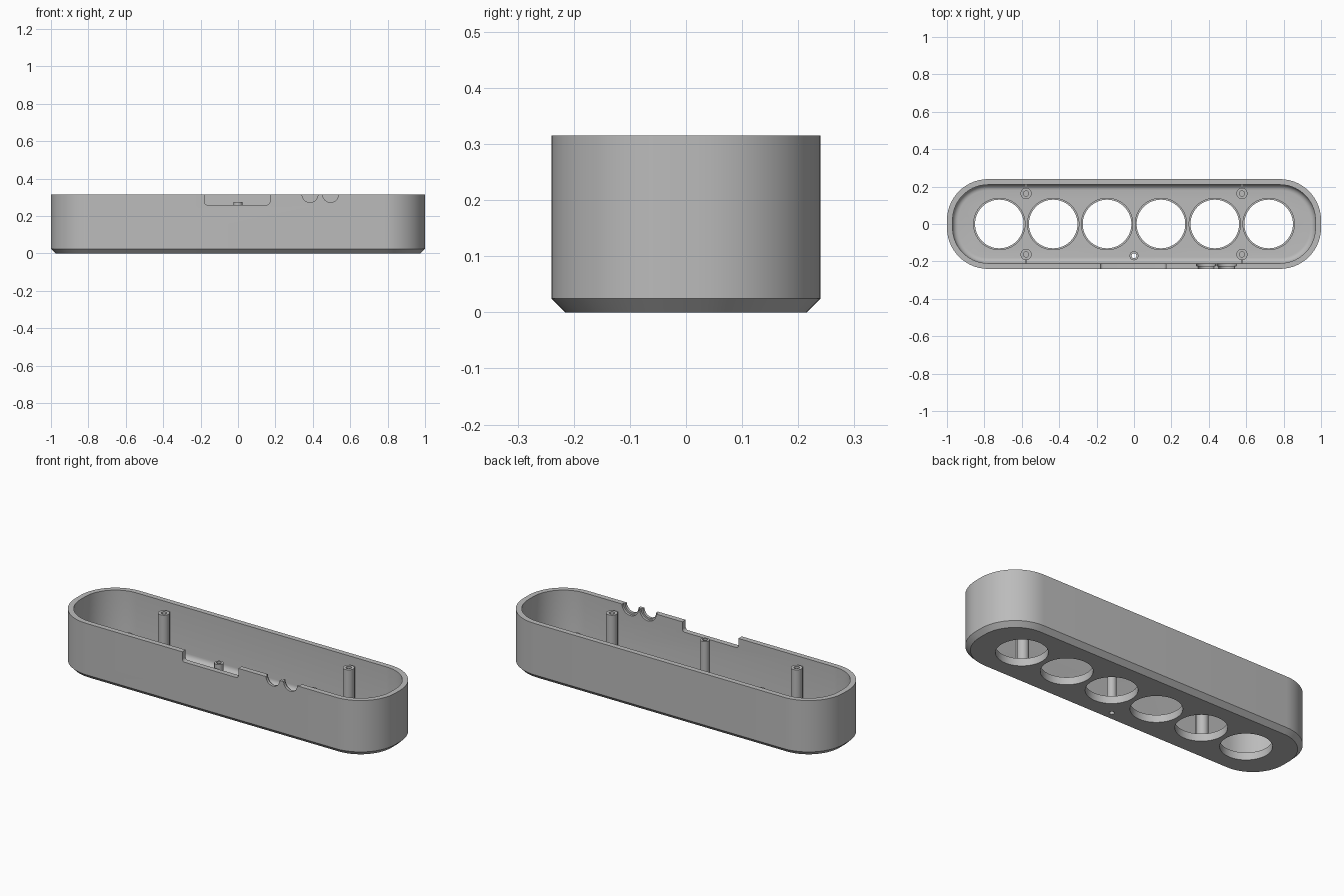
import bpy, bmesh, math
from mathutils import Vector

old = bpy.data.objects.get("Cube")
if old:
    bpy.data.objects.remove(old, do_unlink=True)

grey = bpy.data.materials.new("plain grey plastic")
grey.use_nodes = True
grey.diffuse_color = (0.5, 0.5, 0.5, 1)
grey.node_tree.nodes["Principled BSDF"].inputs["Base Color"].default_value = (0.5, 0.5, 0.5, 1)

HX, HY, HEIGHT, RADIUS = 1.0, 0.24, 0.315, 0.22
WALL, FLOOR, CHAMFER, FILLET = 0.03, 0.028, 0.025, 0.03
POST_TOP = 0.275
HOLES = [(i - 2.5) * 0.288 for i in range(6)]


def rounded(hx, hy, r, steps=14):
    """Outline of a rounded rectangle, counter-clockwise."""
    pts = []
    for k, (sx, sy) in enumerate([(1, 1), (-1, 1), (-1, -1), (1, -1)]):
        for i in range(steps + 1):
            a = math.pi / 2 * (k + i / steps)
            pts.append((sx * (hx - r) + r * math.cos(a), sy * (hy - r) + r * math.sin(a)))
    return pts


def circle(r, n=64):
    return [(r * math.cos(2 * math.pi * i / n), r * math.sin(2 * math.pi * i / n)) for i in range(n)]


def loft(name, loops, capped=True):
    """Join matching loops of points into a skin, capped or closed on itself."""
    bm = bmesh.new()
    rings = [[bm.verts.new(p) for p in loop] for loop in loops]
    pairs = list(zip(rings, rings[1:]))
    if not capped:
        pairs.append((rings[-1], rings[0]))
    for a, b in pairs:
        for i in range(len(a)):
            j = (i + 1) % len(a)
            bm.faces.new((a[i], a[j], b[j], b[i]))
    if capped:
        bm.faces.new(rings[0])
        bm.faces.new(rings[-1])
    bmesh.ops.recalc_face_normals(bm, faces=bm.faces[:])
    mesh = bpy.data.meshes.new(name)
    bm.to_mesh(mesh)
    bm.free()
    mesh.materials.append(grey)
    ob = bpy.data.objects.new(name, mesh)
    bpy.context.collection.objects.link(ob)
    return ob


def level(outline, z, x=0, y=0):
    return [Vector((px + x, py + y, z)) for px, py in outline]


def tray_loop(inset, z):
    return level(rounded(HX - inset, HY - inset, RADIUS - inset), z)


def upright(outline, x, z, y0, y1):
    """Two copies of an outline standing in the xz plane."""
    return [[Vector((px + x, y, pz + z)) for px, pz in outline] for y in (y0, y1)]


def smooth(ob):
    bpy.ops.object.select_all(action="DESELECT")
    ob.select_set(True)
    bpy.context.view_layer.objects.active = ob
    bpy.ops.object.shade_smooth_by_angle(angle=math.radians(30))


def lathe_tube(name, profile, x, y, n=32):
    ob = loft(name, [level(circle(r, n), z, x, y) for r, z in profile], capped=False)
    smooth(ob)
    return ob


# Outer body with chamfered base
shell = loft("tray_shell", [tray_loop(CHAMFER, 0), tray_loop(0, CHAMFER), tray_loop(0, HEIGHT)])

# Cavity with a filleted floor edge
cavity = []
for i in range(7):
    a = math.pi / 2 * i / 6
    cavity.append(tray_loop(WALL + FILLET * (1 - math.sin(a)), FLOOR + FILLET * (1 - math.cos(a))))
cavity.append(tray_loop(WALL, HEIGHT + 0.1))
cutters = [loft("cavity_cutter", cavity)]

# Round floor openings and the small pin hole
for x in HOLES:
    cutters.append(loft("opening_cutter", [level(circle(0.13), z, x) for z in (-0.1, 0.1)]))
cutters.append(loft("pin_hole_cutter", [level(circle(0.013, 24), z, 0, -0.17) for z in (-0.1, 0.1)]))

# Front port notch and the two stepped button notches
cutters.append(loft("port_cutter", upright(rounded(0.175, 0.1, 0.015, 5), -0.005, 0.36, -0.3, -0.19)))
for x in (0.385, 0.495):
    cutters.append(loft("button_cutter", upright(circle(0.042, 40), x, HEIGHT, -0.3, -0.19)))
    cutters.append(loft("button_recess_cutter", upright(circle(0.052, 40), x, HEIGHT, -0.224, -0.19)))

bpy.context.view_layer.objects.active = shell
for cutter in cutters:
    cutter.hide_render = True
    mod = shell.modifiers.new("cut", "BOOLEAN")
    mod.operation = "DIFFERENCE"
    mod.solver = "EXACT"
    mod.object = cutter
    bpy.ops.object.modifier_apply(modifier=mod.name)
for cutter in cutters:
    bpy.data.objects.remove(cutter, do_unlink=True)
smooth(shell)

# Raised lips around the floor openings
for i, x in enumerate(HOLES):
    lathe_tube(f"opening_lip_{i + 1}",
               [(0.13, FLOOR - 0.01), (0.14, FLOOR - 0.01), (0.14, FLOOR + 0.014), (0.13, FLOOR + 0.014)],
               x, 0, 64)

# Screw posts with blind holes, each tied to the wall by a thin rib
for sx, side in ((-1, "right"), (1, "left")):
    for sy, end in ((-1, "front"), (1, "back")):
        x, y = sx * 0.577, sy * 0.163
        lathe_tube(f"{end}_{side}_screw_post",
                   [(0.001, 0.02), (0.03, 0.02), (0.03, POST_TOP), (0.014, POST_TOP),
                    (0.014, 0.1), (0.001, 0.1)], x, y)
        rib = rounded(0.006, 0.014, 0.001, 1)
        loft(f"{end}_{side}_post_rib", [level(rib, z, x, sy * 0.203) for z in (0.02, POST_TOP - 0.01)])

# Hollow centre post above the pin hole
lathe_tube("centre_pin_post",
           [(0.013, 0.02), (0.024, 0.02), (0.024, POST_TOP), (0.013, POST_TOP)], 0, -0.17)
